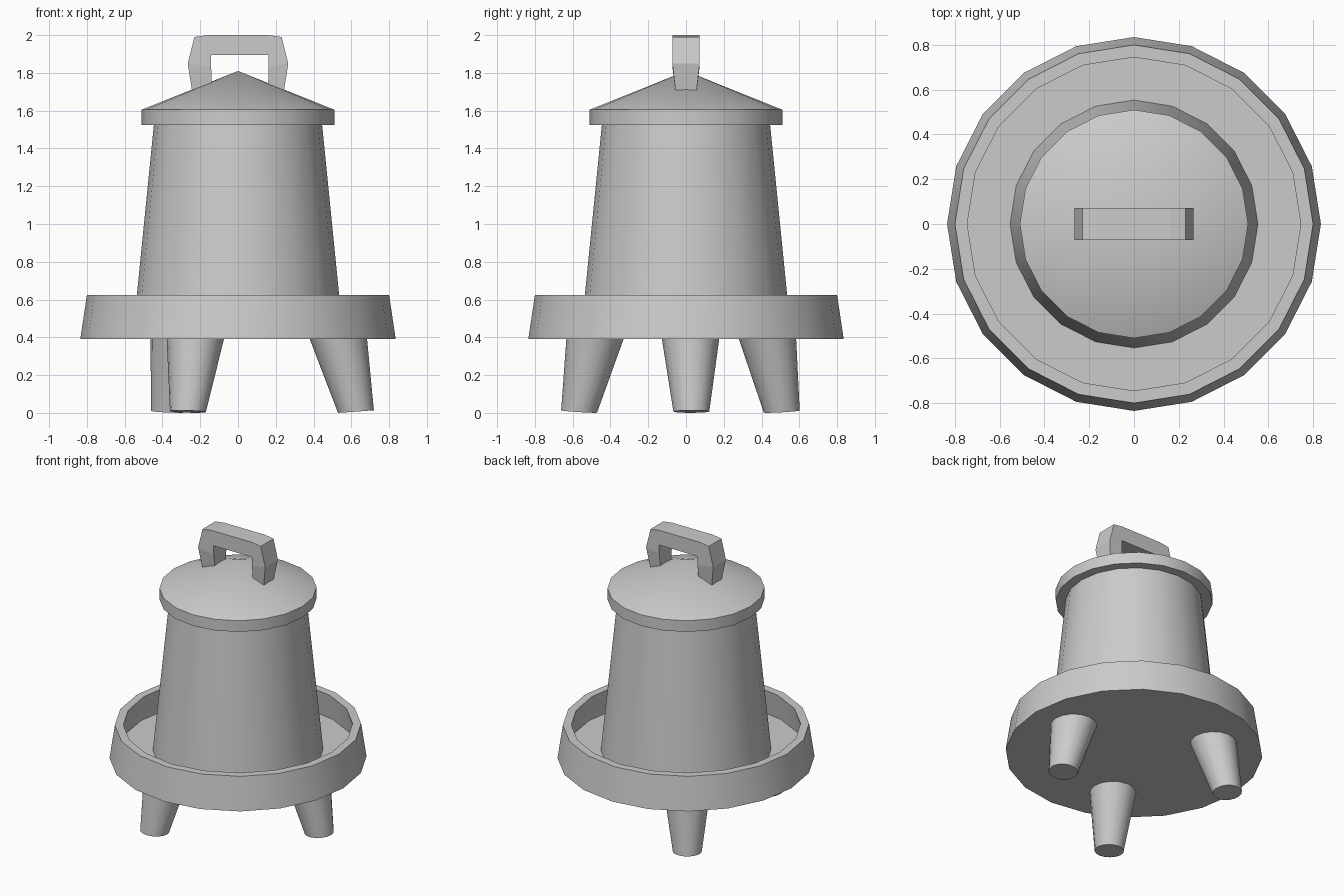
import bpy, bmesh, math
from mathutils import Vector

if "Cube" in bpy.data.objects:
    bpy.data.objects.remove(bpy.data.objects["Cube"])

SIDES = 20


def make_object(name, bm, smooth=True):
    bmesh.ops.remove_doubles(bm, verts=bm.verts, dist=1e-5)
    bmesh.ops.recalc_face_normals(bm, faces=bm.faces)
    mesh = bpy.data.meshes.new(name)
    bm.to_mesh(mesh)
    bm.free()
    obj = bpy.data.objects.new(name, mesh)
    bpy.context.collection.objects.link(obj)
    if smooth:
        bpy.ops.object.select_all(action='DESELECT')
        obj.select_set(True)
        bpy.context.view_layer.objects.active = obj
        bpy.ops.object.shade_smooth_by_angle(angle=math.radians(30))
    return obj


def skin(bm, rings, cap=True):
    for a, b in zip(rings, rings[1:]):
        n = len(a)
        for i in range(n):
            bm.faces.new((a[i], a[(i + 1) % n], b[(i + 1) % n], b[i]))
    if cap:
        bm.faces.new(rings[0])
        bm.faces.new(rings[-1])


def circle(bm, r, z, n, cx=0, cy=0):
    return [bm.verts.new((cx + r * math.cos(t), cy + r * math.sin(t), z))
            for t in (2 * math.pi * i / n for i in range(n))]


def lathe(name, profile, tip=None):
    bm = bmesh.new()
    rings = [circle(bm, r, z, SIDES) for r, z in profile]
    skin(bm, rings, cap=False)
    bm.faces.new(rings[0])
    if tip is None:
        bm.faces.new(rings[-1])
    else:
        top, apex = rings[-1], bm.verts.new((0, 0, tip))
        for i in range(SIDES):
            bm.faces.new((top[i], top[(i + 1) % SIDES], apex))
    return make_object(name, bm)


# Round feeding tray with raised rim
lathe("tray", [(0.835, 0.39), (0.80, 0.625), (0.745, 0.625), (0.77, 0.445)])
# Tapered container
lathe("barrel", [(0.554, 0.44), (0.445, 1.53)])
# Conical lid with overhanging band
lathe("lid", [(0.51, 1.525), (0.51, 1.605)], tip=1.81)

# Three splayed, tapered legs
for k, deg in enumerate((2.6, 125.8, 244.9)):
    d = Vector((math.cos(math.radians(deg)), math.sin(math.radians(deg))))
    bm = bmesh.new()
    foot = circle(bm, 0.095, 0.0, 16, *(d * 0.625))
    top = circle(bm, 0.153, 0.40, 16, *(d * 0.53))
    for v in foot:  # sole slopes up slightly towards the outside
        v.co.z = 0.007 + 0.07 * (v.co.xy.dot(d) - 0.625)
    skin(bm, [foot, top])
    make_object(f"leg_{k + 1}", bm)

# Carrying handle: right half as (outer x, z), (inner x, z), half depth
half = [((0.238, 1.67), (0.148, 1.67), 0.052),
        ((0.266, 1.85), (0.152, 1.83), 0.072),
        ((0.231, 1.99), (0.152, 1.894), 0.072),
        ((0.160, 2.00), (0.110, 1.894), 0.072)]
stations = [(1, s) for s in half] + [(-1, s) for s in reversed(half)]
bm = bmesh.new()
rings = []
for sx, (o, i, w) in stations:
    pts = ((sx * o[0], -w, o[1]), (sx * o[0], w, o[1]),
           (sx * i[0] + 0.01, w, i[1]), (sx * i[0] + 0.01, -w, i[1]))
    rings.append([bm.verts.new(p) for p in pts])
skin(bm, rings)
make_object("handle", bm, smooth=False)
